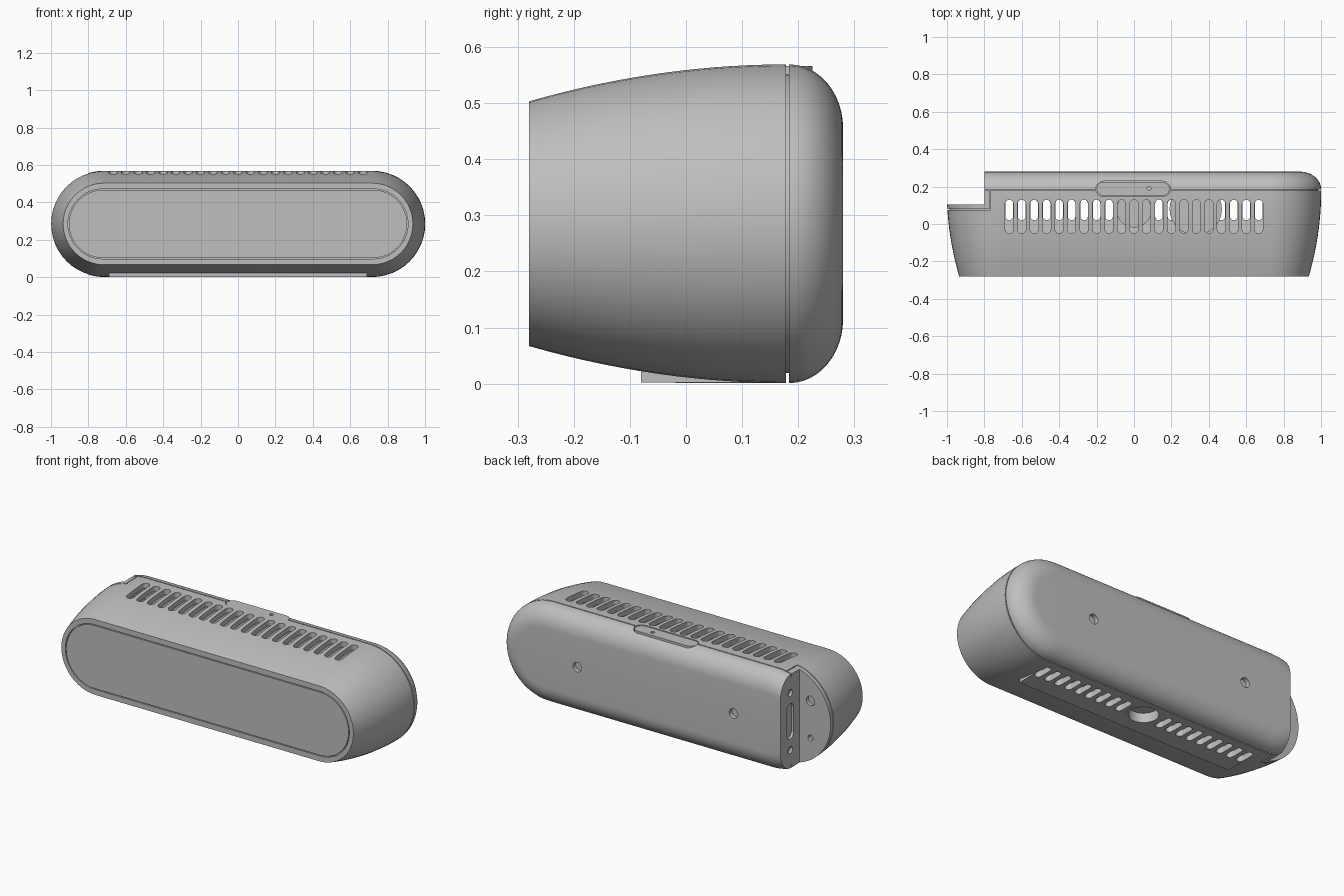
import bpy, bmesh, math
from mathutils import Matrix, Vector

cube = bpy.data.objects.get("Cube")
if cube:
    bpy.data.objects.remove(cube, do_unlink=True)

grey = bpy.data.materials.new("plain_grey")
grey.use_nodes = True
grey.diffuse_color = (0.52, 0.52, 0.52, 1)
grey.node_tree.nodes["Principled BSDF"].inputs["Base Color"].default_value = (0.52, 0.52, 0.52, 1)

MID = 0.285          # height of the centre line
HALF = 0.717         # half length of the straight run
SEAM = 0.18
X, Y, Z = Vector((1, 0, 0)), Vector((0, 1, 0)), Vector((0, 0, 1))
LIFT = Matrix.Translation((0, 0, MID))


def loft(bm, stations, straight, matrix, segs=24):
    """Skin stadium rings, each given as (depth, radius), into a closed solid."""
    rings = []
    for depth, r in stations:
        ring = []
        for side in (1, -1):
            for i in range(segs + 1):
                a = math.pi * (i / segs - 0.5)
                p = Vector((side * (straight + r * math.cos(a)), depth, side * r * math.sin(a)))
                ring.append(bm.verts.new(matrix @ p))
        rings.append(ring)
    count = len(rings[0])
    for a, b in zip(rings, rings[1:]):
        for i in range(count):
            j = (i + 1) % count
            bm.faces.new((a[i], a[j], b[j], b[i]))
    bm.faces.new(rings[0])
    bm.faces.new(rings[-1])
    bmesh.ops.remove_doubles(bm, verts=bm.verts, dist=1e-5)
    bmesh.ops.recalc_face_normals(bm, faces=bm.faces)


def pill(bm, centre, long_axis, depth_axis, straight, r, depth, segs=10):
    """Stadium prism centred on a point; a straight of zero gives a cylinder."""
    m = Matrix((long_axis, depth_axis, long_axis.cross(depth_axis))).transposed().to_4x4()
    m = Matrix.Translation(centre) @ m
    loft(bm, [(-depth / 2, r), (depth / 2, r)], straight, m, segs)


def box(bm, lo, hi):
    lo, hi = Vector(lo), Vector(hi)
    m = Matrix.Translation((lo + hi) / 2) @ Matrix.Diagonal((*(hi - lo), 1))
    bmesh.ops.create_cube(bm, size=1, matrix=m)


def part(name, build, *args):
    bm = bmesh.new()
    build(bm, *args)
    mesh = bpy.data.meshes.new(name)
    bm.to_mesh(mesh)
    bm.free()
    mesh.materials.append(grey)
    ob = bpy.data.objects.new(name, mesh)
    bpy.context.collection.objects.link(ob)
    return ob


def combine(target, tools, operation='DIFFERENCE'):
    bpy.context.view_layer.objects.active = target
    for tool in tools:
        mod = target.modifiers.new("cut", 'BOOLEAN')
        mod.operation, mod.solver, mod.object = operation, 'EXACT', tool
        bpy.ops.object.modifier_apply(modifier=mod.name)


def side_radius(y):
    return 0.284 - 0.066 * ((SEAM - y) / 0.46) ** 2


def cover_curve(wall):
    steps = [math.pi / 2 * i / 12 for i in range(13)]
    return [(0.184 + (0.096 - wall) * math.sin(t), 0.17 - wall + 0.114 * math.cos(t)) for t in steps]


# Outer solids: body with a tongue under the seam, and rounded back cover
ys = [-0.28 + 0.458 * i / 14 for i in range(15)]
shell = [(y, side_radius(y)) for y in ys]
body = part("body_shell", loft, shell + [(0.178, 0.266), (0.2, 0.266)], HALF, LIFT)
cover = part("back_cover", loft, cover_curve(0), HALF, LIFT)

# Hollow inside, leaving walls around the cut-away end
inner_ys = [-0.25 + 0.425 * i / 10 for i in range(11)]
hollow = [(y, side_radius(y) - 0.03) for y in inner_ys] + cover_curve(0.03)
cavity = part("cavity_cutter", loft, hollow, HALF, LIFT)
keep_wall = part("wall_cutter", box, (-1.2, 0.07, -0.2), (-0.77, 0.6, 0.8))
combine(cavity, [keep_wall])
notch = part("notch_cutter", box, (-1.2, 0.105, -0.2), (-0.8, 0.6, 0.8))

# Seam groove that steps around the cut-away end
groove_core = part("groove_core", loft, [(-0.4, 0.27), (0.4, 0.27)], HALF, LIFT)
end_groove = part("end_groove_cutter", box, (-1.2, 0.075, -0.1), (-0.767, 0.08, 0.7))
step_groove = part("step_groove_cutter", box, (-0.772, 0.08, -0.1), (-0.767, 0.181, 0.7))
for g in (end_groove, step_groove):
    combine(g, [groove_core])

# Vent slots
slot_x = [(i - 10) * 0.0667 for i in range(21)]


def top_slots(bm):
    for x in slot_x:
        pill(bm, (x, 0.04, 0.56), Y, Z, 0.068, 0.022, 0.16)


def bottom_slots(bm):
    for x in slot_x:
        if abs(x) > 0.1:
            pill(bm, (x, 0.075, 0.02), Y, Z, 0.035, 0.02, 0.16)


def cover_holes(bm):
    for x in (-0.5, 0.5):
        pill(bm, (x, 0.28, MID), X, Y, 0, 0.028, 0.05)


def end_holes(bm):
    # connector slot and screw holes on the side wall
    pill(bm, (-0.8, 0.19, MID), Z, X, 0.07, 0.032, 0.03)
    for dz in (-0.165, 0.165):
        pill(bm, (-0.8, 0.19, MID + dz), Z, X, 0, 0.02, 0.03)


def plate_holes(bm):
    pill(bm, (-0.87, 0.105, 0.39), X, Y, 0, 0.027, 0.04)
    pill(bm, (-0.87, 0.105, 0.175), X, Y, 0, 0.017, 0.04)


top_cut = part("top_slot_cutter", top_slots)
bottom_cut = part("bottom_slot_cutter", bottom_slots)
back_cut = part("back_hole_cutter", cover_holes)
wall_cut = part("wall_hole_cutter", end_holes)
plate_cut = part("plate_hole_cutter", plate_holes)
panel_cut = part("panel_cutter", pill, (0, -0.28, MID), X, Y, HALF + 0.005, 0.187, 0.024, 24)
button_cut = part("button_cutter", pill, (-0.005, 0.188, 0.595), X, Z, 0.158, 0.041, 0.1)
socket_cut = part("socket_cutter", pill, (0, 0.075, 0), X, Z, 0, 0.078, 0.11, 20)

combine(body, [cavity, notch, end_groove, step_groove, top_cut, bottom_cut, socket_cut,
               panel_cut, button_cut, wall_cut, plate_cut])
combine(cover, [cavity, notch, back_cut, wall_cut, button_cut])

# Flat front panel set into the rim
panel = part("front_panel", pill, (0, -0.273, MID), X, Y, HALF + 0.005, 0.182, 0.014, 24)

# Top button with a pin hole
button = part("top_button", pill, (-0.005, 0.188, 0.552), X, Z, 0.158, 0.037, 0.028)
pin = part("pin_cutter", pill, (0.08, 0.19, 0.567), X, Z, 0, 0.011, 0.02)
combine(button, [pin])

# Flat foot pad with vents, and the mounting socket in its middle
foot = part("foot_pad", box, (-0.69, -0.08, 0.002), (0.69, 0.13, 0.028))
combine(foot, [bottom_cut, socket_cut])
socket = part("mount_socket", pill, (0, 0.075, 0.041), X, Z, 0, 0.094, 0.08, 20)
combine(socket, [socket_cut])

# Round unit inside, seen through the vents
unit = part("inner_unit", pill, (0.33, 0.08, 0.16), X, Z, 0, 0.14, 0.1, 16)

for ob in [o for o in bpy.data.objects if o.name.endswith(("_cutter", "_core"))]:
    bpy.data.objects.remove(ob, do_unlink=True)

bpy.ops.object.select_all(action='DESELECT')
for ob in (body, cover, panel, button, foot, socket, unit):
    ob.select_set(True)
bpy.context.view_layer.objects.active = body
bpy.ops.object.shade_smooth_by_angle(angle=math.radians(30))
